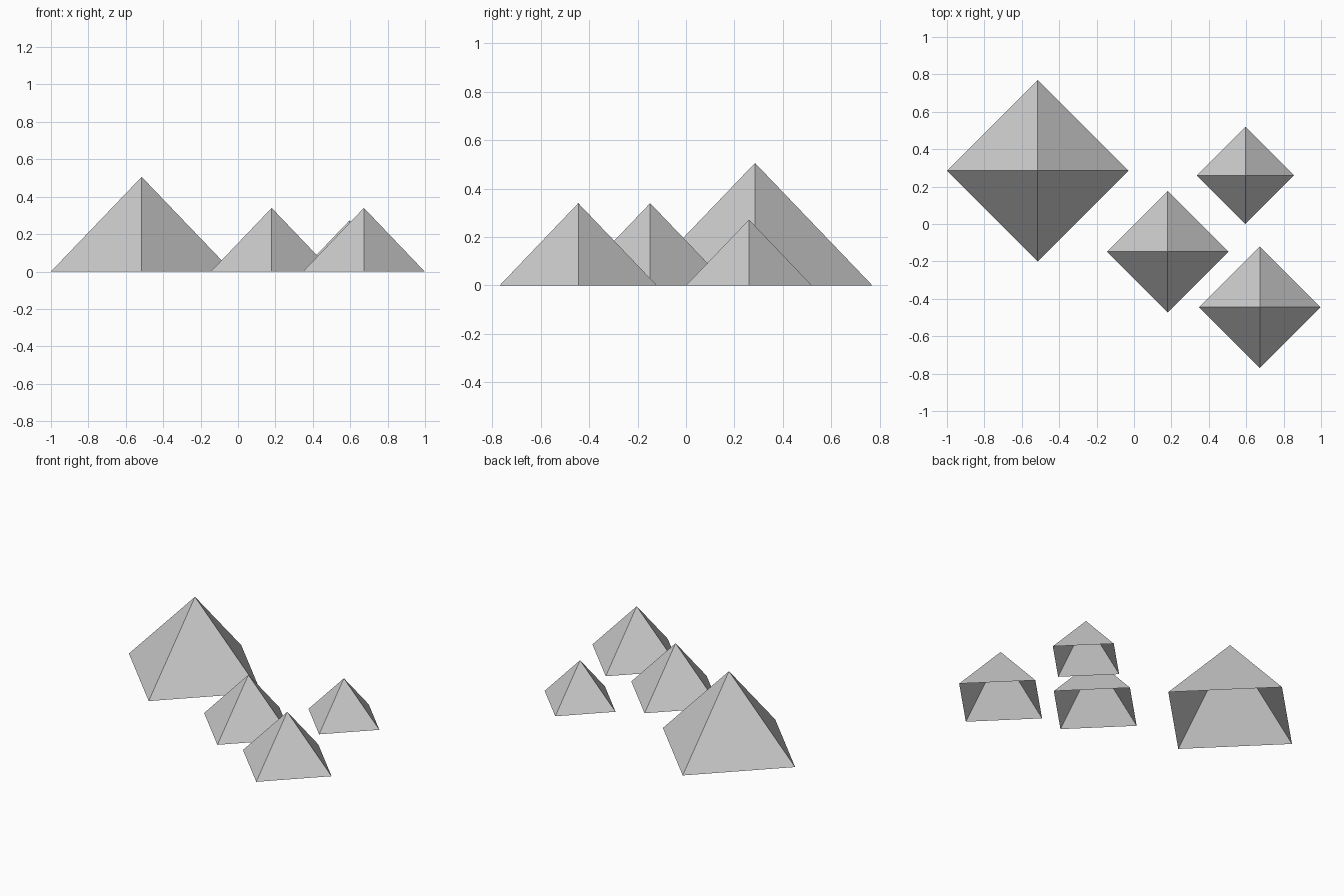
import bpy

cube = bpy.data.objects.get("Cube")
if cube:
    bpy.data.objects.remove(cube, do_unlink=True)

# Single stone colour
GREY = (0.6, 0.6, 0.6, 1.0)
stone = bpy.data.materials.new("light_grey_stone")
stone.use_nodes = True
stone.diffuse_color = GREY
for node in stone.node_tree.nodes:
    if node.type == "BSDF_PRINCIPLED":
        node.inputs["Base Color"].default_value = GREY


def pyramid(name, x, y, radius, height):
    """Hollow four-sided pyramid, open underneath, corners on the x and y axes."""
    bpy.ops.mesh.primitive_cone_add(
        vertices=4, radius1=radius, radius2=0, depth=height,
        end_fill_type="NOTHING", location=(x, y, height / 2))
    obj = bpy.context.object
    obj.name = obj.data.name = name
    obj.data.materials.append(stone)
    bpy.ops.object.shade_flat()
    return obj


# One large pyramid, two medium, one small
pyramid("large_pyramid", -0.515, 0.285, 0.485, 0.506)
pyramid("middle_pyramid", 0.18, -0.148, 0.325, 0.34)
pyramid("front_pyramid", 0.673, -0.445, 0.325, 0.34)
pyramid("small_pyramid", 0.595, 0.26, 0.26, 0.272)
